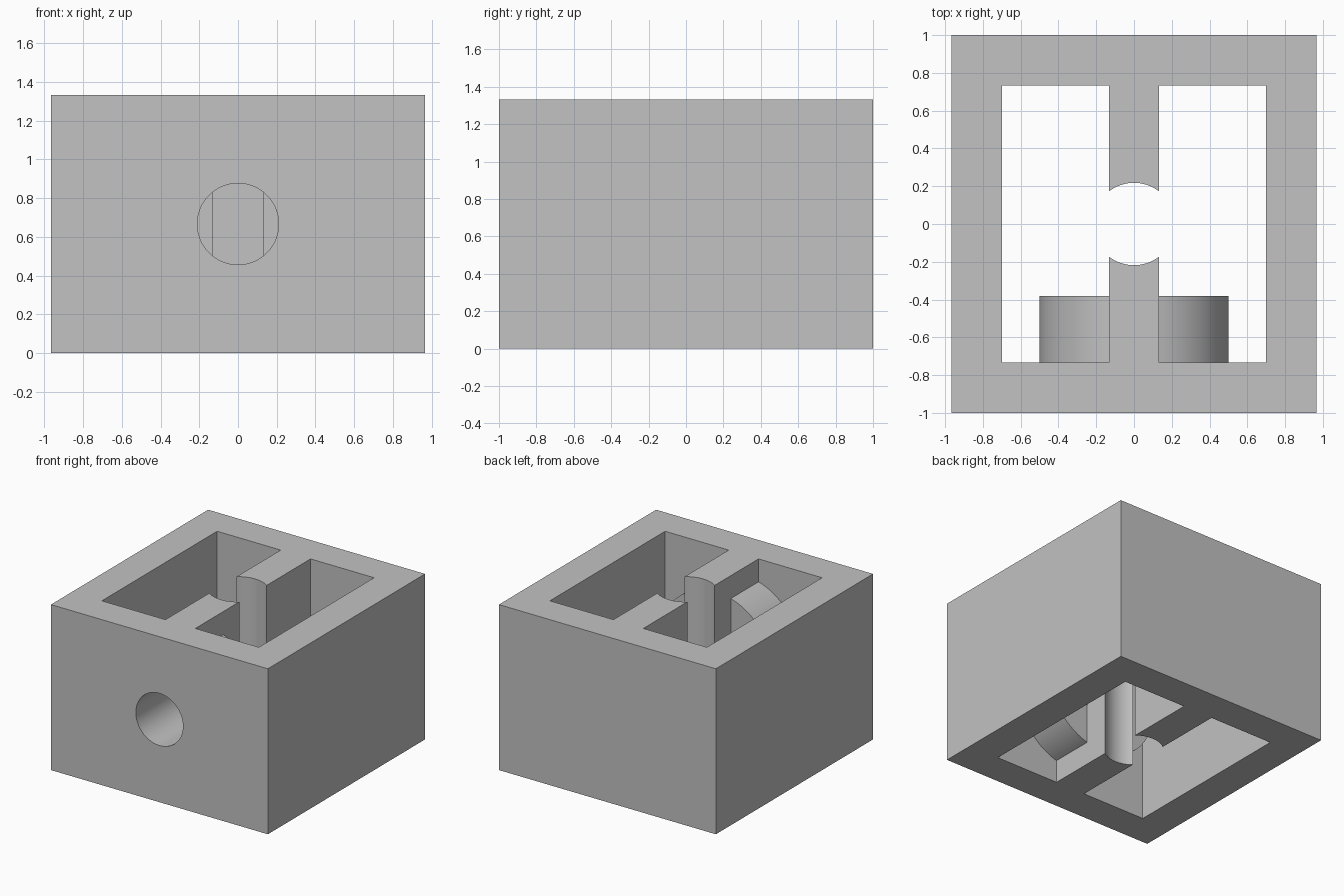
import bpy
from math import pi, radians

old = bpy.data.objects.get("Cube")
if old:
    bpy.data.objects.remove(old, do_unlink=True)

WIDTH, LENGTH, HEIGHT = 1.933, 2.0, 1.333
WALL = 0.267
RIB = 0.133            # half thickness of the dividing ribs
MID = HEIGHT / 2

grey = bpy.data.materials.new("plain_grey")
grey.use_nodes = True
colour = (0.54, 0.54, 0.54, 1)
grey.diffuse_color = colour
grey.node_tree.nodes["Principled BSDF"].inputs["Base Color"].default_value = colour


def finish(name):
    ob = bpy.context.object
    ob.name = name
    ob.data.materials.append(grey)
    return ob


def box(name, lo, hi):
    centre = [(a + b) / 2 for a, b in zip(lo, hi)]
    bpy.ops.mesh.primitive_cube_add(size=1, location=centre)
    ob = finish(name)
    ob.scale = [b - a for a, b in zip(lo, hi)]
    return ob


def cylinder(name, radius, depth, centre, along_y=False):
    bpy.ops.mesh.primitive_cylinder_add(
        vertices=96, radius=radius, depth=depth, location=centre,
        rotation=(pi / 2 if along_y else 0, 0, 0))
    return finish(name)


def combine(target, tool, operation):
    """Apply a boolean and discard the tool."""
    tool.hide_render = True
    mod = target.modifiers.new(tool.name, "BOOLEAN")
    mod.operation = operation
    mod.solver = "EXACT"
    mod.object = tool
    bpy.context.view_layer.objects.active = target
    bpy.ops.object.modifier_apply(modifier=mod.name)
    bpy.data.objects.remove(tool, do_unlink=True)


# Outer block
block = box("housing_block", (-WIDTH / 2, -LENGTH / 2, 0),
            (WIDTH / 2, LENGTH / 2, HEIGHT))

# Pockets either side of the central rib
inner_x, inner_y = WIDTH / 2 - WALL, LENGTH / 2 - WALL
for side in (-1, 1):
    x0, x1 = sorted((side * RIB, side * inner_x))
    combine(block, box("pocket_cutter", (x0, -inner_y, -0.1),
                       (x1, inner_y, HEIGHT + 0.1)), "DIFFERENCE")

# Round boss behind the front wall
combine(block, cylinder("front_boss", 0.5, 0.48, (0, -0.62, MID), True), "UNION")

# Upright bore that splits the rib in two
combine(block, cylinder("bore_cutter", 0.218, 2, (0, 0, MID)), "DIFFERENCE")

# Front hole through wall and boss
combine(block, cylinder("hole_cutter", 0.21, 0.824, (0, -0.788, MID), True),
        "DIFFERENCE")

bpy.ops.object.select_all(action="DESELECT")
block.select_set(True)
bpy.context.view_layer.objects.active = block
bpy.ops.object.shade_smooth_by_angle(angle=radians(30))
